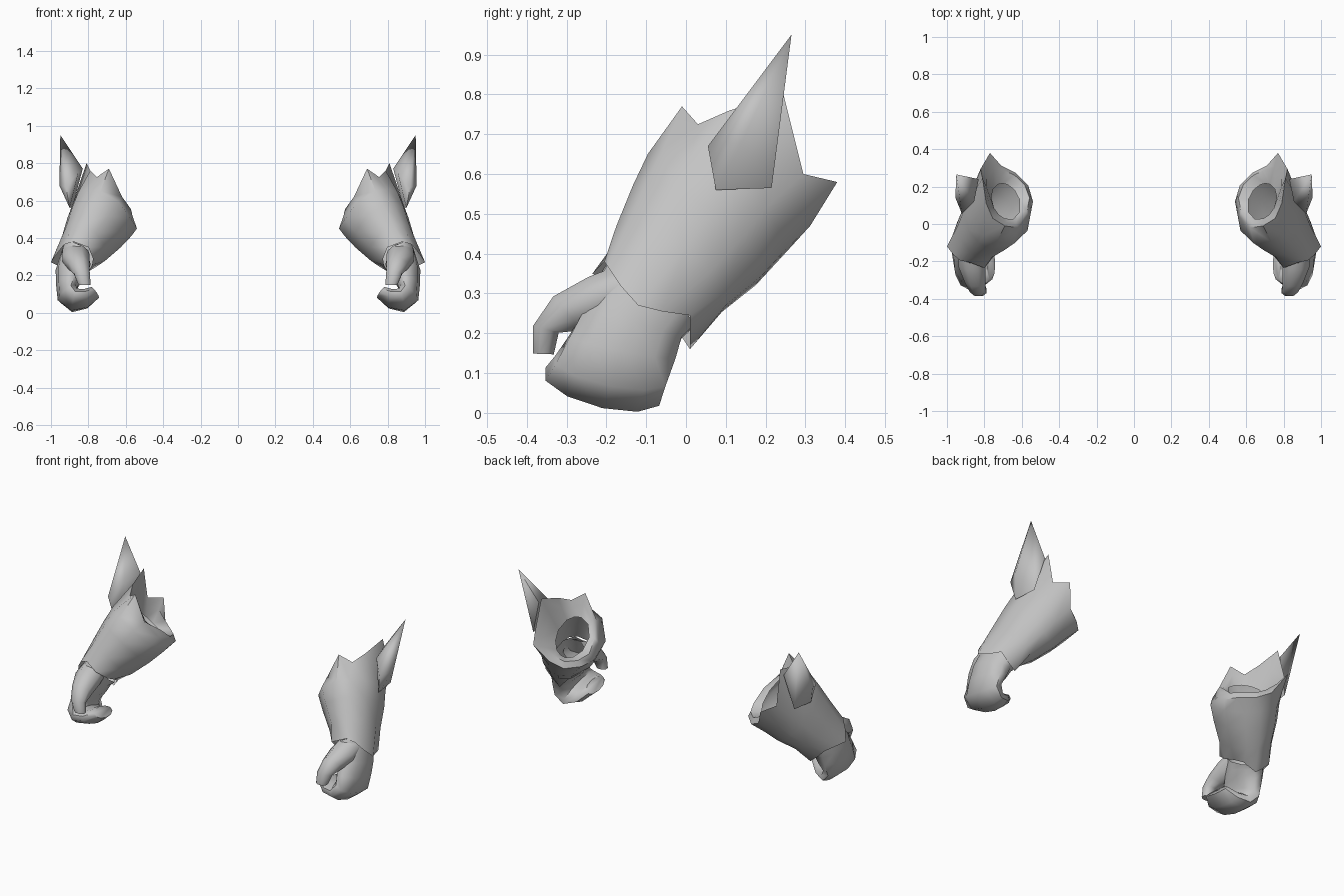
import bpy, bmesh, math
from mathutils import Vector as V

if "Cube" in bpy.data.objects:
    bpy.data.objects.remove(bpy.data.objects["Cube"])

metal = bpy.data.materials.new("plain grey")
metal.diffuse_color = (0.55, 0.55, 0.55, 1)
metal.use_nodes = True
metal.node_tree.nodes["Principled BSDF"].inputs["Base Color"].default_value = metal.diffuse_color


def make(name, bm, angle):
    """Finish a part, mirror it to the other arm and smooth it."""
    bmesh.ops.recalc_face_normals(bm, faces=bm.faces)
    me = bpy.data.meshes.new(name)
    bm.to_mesh(me)
    bm.free()
    me.materials.append(metal)
    ob = bpy.data.objects.new(name, me)
    bpy.context.collection.objects.link(ob)
    bpy.ops.object.select_all(action='DESELECT')
    ob.select_set(True)
    bpy.context.view_layer.objects.active = ob
    bpy.ops.object.shade_smooth_by_angle(angle=math.radians(angle))
    mod = ob.modifiers.new("other_arm", 'MIRROR')
    mod.use_mirror_merge = False
    return ob


def loft(name, rings, cap_end=False, angle=50):
    bm = bmesh.new()
    loops = [[bm.verts.new(p) for p in r] for r in rings]
    n = len(loops[0])
    for a, b in zip(loops, loops[1:]):
        for i in range(n):
            j = (i + 1) % n
            bm.faces.new((a[i], a[j], b[j], b[i]))
    if cap_end:
        bm.faces.new(loops[-1])
    return make(name, bm, angle)


def ring(c, u, v, ru, rv, angles):
    """Oval ring of points."""
    return [V(c) + u * (ru * math.cos(math.radians(d)))
            + v * (rv * math.sin(math.radians(d))) for d in angles]


# Forearm frame: along the arm, outward, and to the front
along = V((-0.46, 0.53, 0.71)).normalized()
outer = (V((1, 0, 0)) - along * along.x).normalized()
front = outer.cross(along)
wrist = V((0.88, -0.11, 0.27))
angles = [0, 35, 62, 85, 120, 160, 200, 235, 262, 282, 302, 330]

# Gauntlet cuff: jagged wrist edge, flaring body, spiked rim, rolled-in hole
wrist_edge = [(1.0, -.12, .27), (.965, -.165, .32), (.93, -.195, .365),
              (.88, -.205, .38), (.80, -.235, .35), (.775, -.16, .29),
              (.78, -.09, .255), (.80, -.03, .22), (.85, .01, .16),
              (.90, .01, .20), (.945, .01, .245), (.97, -.06, .255)]
spiked_rim = [(.81, .245, .80), (.79, .11, .76), (.755, .03, .725),
              (.69, -.01, .77), (.62, -.02, .62), (.565, .04, .52),
              (.54, .12, .45), (.565, .205, .435), (.635, .275, .43),
              (.71, .312, .47), (.77, .38, .58), (.82, .295, .60)]
hole = ring((.685, .12, .55), outer, V((0, -.75, .66)), .088, .125, angles)
rolled = [V(a).lerp(b, .45) + along * (.03 if 150 < d < 290 else 0)
          for a, b, d in zip(spiked_rim, hole, angles)]
loft("gauntlet_cuff", [
    wrist_edge,
    ring(wrist + along * .13, outer, front, .135, .172, angles),
    ring(wrist + along * .25, outer, front, .165, .2, angles),
    ring(wrist + along * .345 + front * .004, outer, front, .182, .213, angles),
    spiked_rim, rolled, hole,
], angle=65)

# Horn on the outer side of the cuff
bm = bmesh.new()
T, F, LF, LB, M, IF, IB = [bm.verts.new(p) for p in (
    (.95, .265, .95), (.92, .055, .67), (.90, .075, .56), (.885, .215, .565),
    (.955, .14, .68), (.855, .12, .745), (.83, .24, .77))]
for f in ((F, M, T), (F, LF, M), (LF, LB, M), (LB, T, M), (F, T, IF),
          (T, IB, IF), (T, LB, IB), (F, IF, LF), (IF, IB, LB, LF)):
    bm.faces.new(f)
make("horn", bm, 75)

# Curled hand: x, z, tilt of the section, half thickness, front y, back y, rise
ten = [i * 36 for i in range(10)]
stations = [(.89, .225, -3, .085, -.26, -.005, .3),
            (.90, .165, 8, .074, -.30, -.02, .2),
            (.91, .105, 35, .066, -.335, -.045, .2),
            (.875, .066, 75, .056, -.36, -.06, .22),
            (.815, .075, 105, .047, -.345, -.09, .2),
            (.765, .108, 130, .036, -.30, -.13, .15)]
rings = [ring(wrist + along * .03, outer, -front, .088, .14, ten)]
for x, z, tilt, t, y0, y1, rise in stations:
    r = math.radians(tilt)
    rings.append(ring((x, (y0 + y1) / 2, z),
                      V((math.cos(r), 0, -math.sin(r))), V((0, 1, -rise)),
                      t, (y1 - y0) / 2, ten))
loft("curled_hand", rings, True, 60)

# Thumb reaching forward and bending down: centre, tilt, half width, half height
eight = [22.5 + i * 45 for i in range(8)]
stations = [((.87, -.16, .31), 20, .075, .065),
            ((.865, -.225, .285), 20, .078, .065),
            ((.85, -.298, .25), 40, .06, .06),
            ((.835, -.352, .21), 75, .046, .036),
            ((.82, -.358, .148), 88, .035, .028)]
rings = []
for c, tilt, w, h in stations:
    r = math.radians(tilt)
    rings.append(ring(c, V((1, 0, 0)), V((0, -math.sin(r), math.cos(r))),
                      w, h, eight))
loft("thumb", rings, True, 60)
